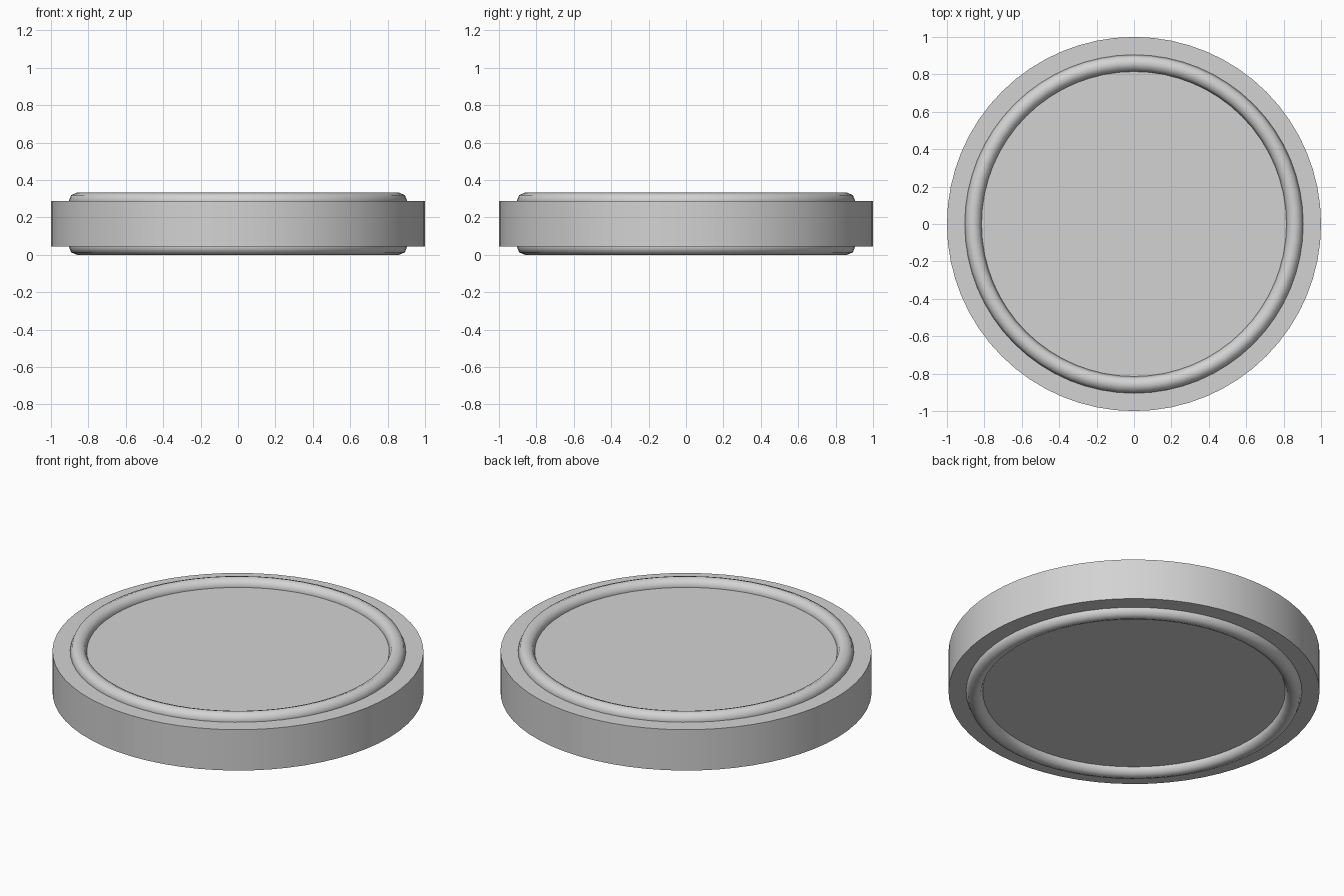
import bpy
import math

cube = bpy.data.objects.get("Cube")
if cube:
    bpy.data.objects.remove(cube, do_unlink=True)

RING_RADIUS, BEAD = 0.86, 0.045
BOTTOM, TOP = BEAD, 0.288

# Single light grey material
grey = bpy.data.materials.new("light_grey")
grey.use_nodes = True
colour = (0.65, 0.65, 0.65, 1)
grey.diffuse_color = colour
grey.node_tree.nodes["Principled BSDF"].inputs["Base Color"].default_value = colour


def finish(name, angle):
    obj = bpy.context.object
    obj.name = name
    obj.data.materials.append(grey)
    bpy.ops.object.shade_smooth_by_angle(angle=math.radians(angle))


# Main disc
bpy.ops.mesh.primitive_cylinder_add(
    vertices=64, radius=1, depth=TOP - BOTTOM, location=(0, 0, (TOP + BOTTOM) / 2))
finish("disc_body", 30)

# Rounded bead rings, half sunk into each flat face
for name, z in (("top_ring", TOP), ("bottom_ring", BOTTOM)):
    bpy.ops.mesh.primitive_torus_add(
        major_segments=64, minor_segments=8,
        major_radius=RING_RADIUS, minor_radius=BEAD, location=(0, 0, z))
    finish(name, 60)
